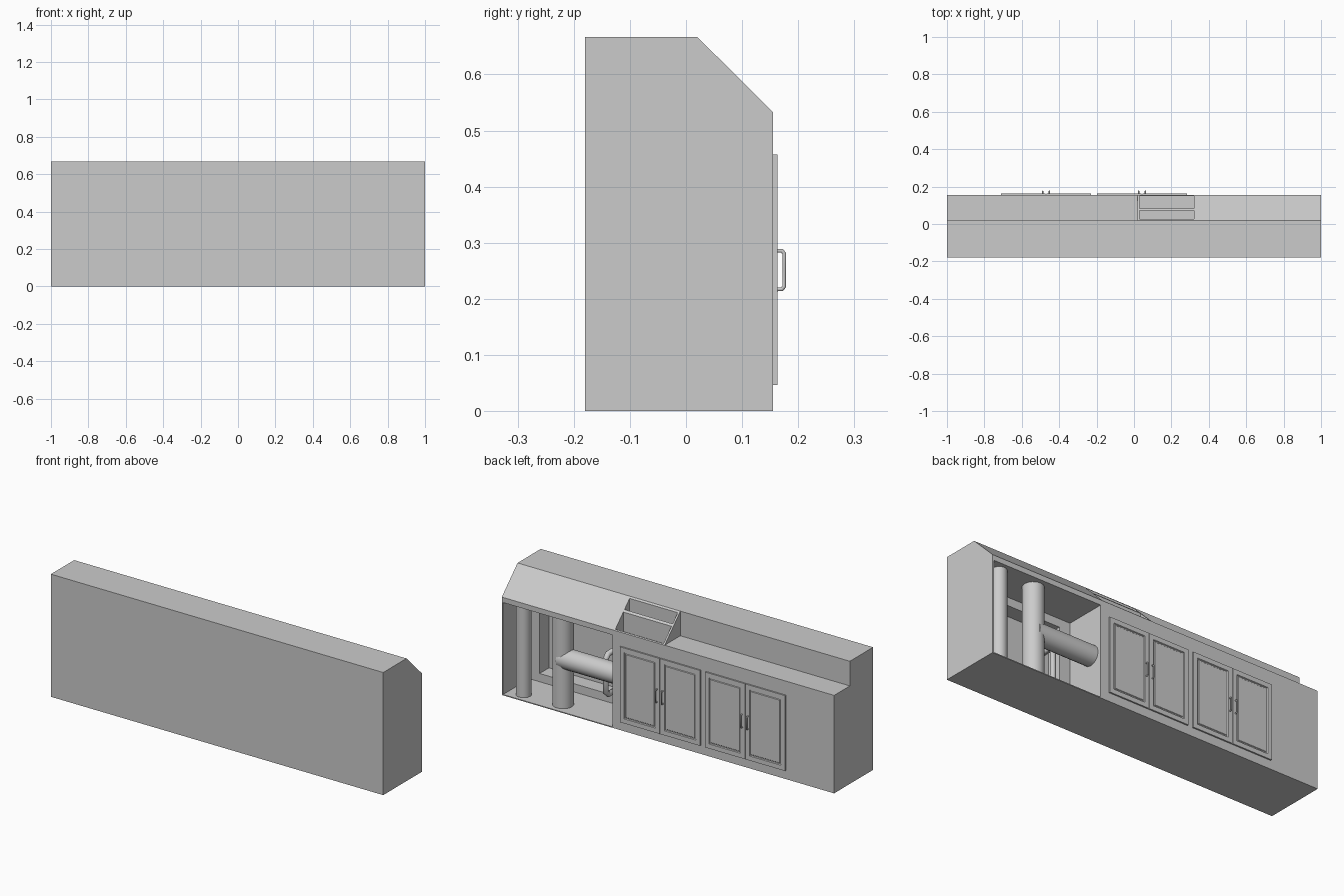
import bpy, bmesh, math
from mathutils import Vector

if "Cube" in bpy.data.objects:
    bpy.data.objects.remove(bpy.data.objects["Cube"])

def finish(name, bm):
    bmesh.ops.recalc_face_normals(bm, faces=bm.faces)
    me = bpy.data.meshes.new(name)
    bm.to_mesh(me)
    bm.free()
    ob = bpy.data.objects.new(name, me)
    bpy.context.collection.objects.link(ob)
    return ob

def extrude_x(name, profile, x0, x1):
    bm = bmesh.new()
    f = bm.faces.new([bm.verts.new((x0, y, z)) for y, z in profile])
    r = bmesh.ops.extrude_face_region(bm, geom=[f])
    vs = [v for v in r["geom"] if isinstance(v, bmesh.types.BMVert)]
    bmesh.ops.translate(bm, verts=vs, vec=(x1 - x0, 0, 0))
    return finish(name, bm)

def box(name, x0, x1, y0, y1, z0, z1):
    return extrude_x(name, [(y0, z0), (y1, z0), (y1, z1), (y0, z1)], x0, x1)

def cut(ob, *bounds):
    cutter = box("cutter", *bounds)
    cutter.hide_render = True
    m = ob.modifiers.new("cut", 'BOOLEAN')
    m.object, m.operation, m.solver = cutter, 'DIFFERENCE', 'EXACT'
    bpy.ops.object.select_all(action='DESELECT')
    bpy.context.view_layer.objects.active = ob
    ob.select_set(True)
    bpy.ops.object.modifier_apply(modifier=m.name)
    bpy.data.objects.remove(cutter)

def cylinder(name, a, b, r, sides=16):
    a, b = Vector(a), Vector(b)
    bpy.ops.mesh.primitive_cylinder_add(vertices=sides, radius=r, depth=(b - a).length,
                                        location=(a + b) / 2)
    ob = bpy.context.object
    ob.name = name
    ob.rotation_euler = (b - a).to_track_quat('Z', 'Y').to_euler()
    bpy.ops.object.shade_smooth_by_angle(angle=math.radians(30))

def tube(name, pts, r, res):
    cu = bpy.data.curves.new(name, 'CURVE')
    cu.dimensions, cu.bevel_depth, cu.bevel_resolution = '3D', r, res
    cu.use_fill_caps = True
    sp = cu.splines.new('POLY')
    sp.points.add(len(pts) - 1)
    for p, c in zip(sp.points, pts):
        p.co = (*c, 1)
    ob = bpy.data.objects.new(name, cu)
    bpy.context.collection.objects.link(ob)

# stepped counter with raised back ledge
extrude_x("counter", [(-.18, 0), (.155, 0), (.155, .533), (.02, .533), (.02, .667), (-.18, .667)],
          -1, .02)

# sloped end section, hollowed for the trays and the open bay
end = extrude_x("sloped_end", [(-.18, 0), (.155, 0), (.155, .533), (.02, .667), (-.18, .667)], .02, 1)
cut(end, .03, .32, .082, .15, .50, .8)
cut(end, .03, .32, .028, .072, .55, .8)
cut(end, .335, .992, -.07, .3, .005, .505)
cut(end, .40, .93, -.15, 0, .05, .46)

# pipes in the open bay
cylinder("outer_pipe", (.91, .095, .003), (.91, .095, .507), .04)
cylinder("main_pipe", (.685, .078, .003), (.685, .078, .507), .054)
cylinder("cross_pipe", (.69, .082, .26), (.33, .082, .26), .054)
tube("drain_pipe", [(.49, -.16, .07), (.49, -.03, .07), (.49, -.01, .09),
                    (.49, -.01, .27), (.49, -.03, .29), (.49, -.16, .29)], .015, 2)

# panelled doors
def door(name, x0):
    bm = bmesh.new()
    bmesh.ops.create_cube(bm, size=1)
    for v in bm.verts:
        v.co = (x0 + .12 + v.co.x * .239, .1585 + v.co.y * .009, .252 + v.co.z * .41)
    bm.normal_update()
    f = max(bm.faces, key=lambda q: q.normal.y)
    for t, d in ((.035, 0), (.004, -.005), (.006, 0), (.004, .003)):
        bmesh.ops.inset_individual(bm, faces=[f], thickness=t, depth=d)
    finish(name, bm)

# door pairs with bent handles
for i, xm in enumerate((-.47, .043)):
    for side, dx in (("left", -1), ("right", 1)):
        door(f"door_{i}_{side}", xm + (-.2415 if dx < 0 else .0015))
        hx = xm + dx * .018
        tube(f"handle_{i}_{side}", [(hx, .16, .217), (hx, .171, .217), (hx, .175, .222),
                                    (hx, .175, .281), (hx, .171, .286), (hx, .16, .286)], .004, 1)
